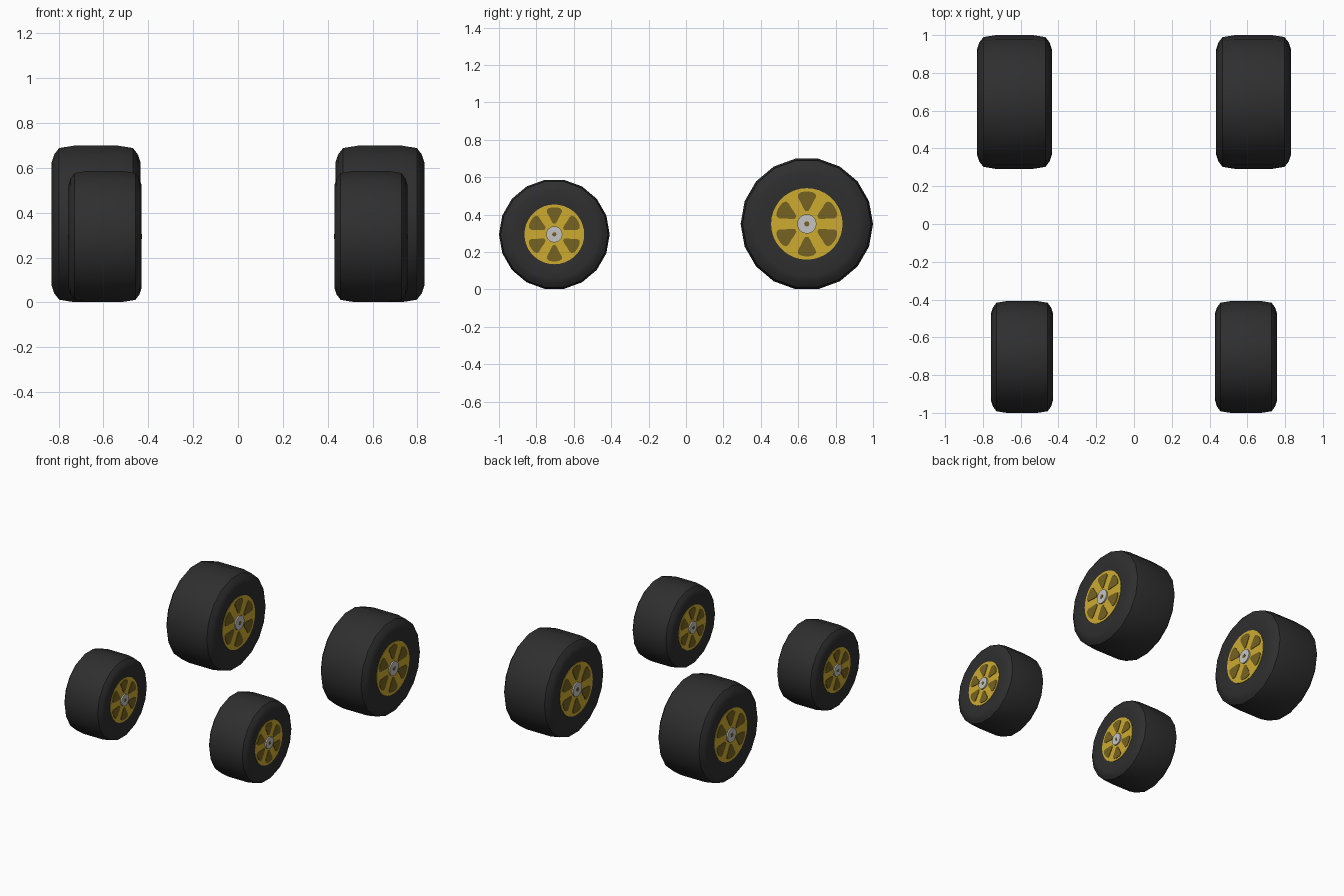
import bpy, bmesh
from math import sin, cos, pi, radians

cube = bpy.data.objects.get("Cube")
if cube:
    bpy.data.objects.remove(cube, do_unlink=True)


def material(name, color, rough=0.6):
    m = bpy.data.materials.new(name)
    m.use_nodes = True
    m.diffuse_color = (*color, 1)
    bsdf = m.node_tree.nodes["Principled BSDF"]
    bsdf.inputs["Base Color"].default_value = (*color, 1)
    bsdf.inputs["Roughness"].default_value = rough
    return m


RUBBER = material("black rubber", (0.028, 0.028, 0.028))
GOLD = material("gold", (0.61, 0.41, 0.03))
DARK_GOLD = material("dark gold", (0.18, 0.125, 0.016))
SILVER = material("silver", (0.55, 0.55, 0.55))


def finish(bm, name, mat, location):
    bmesh.ops.recalc_face_normals(bm, faces=bm.faces)
    mesh = bpy.data.meshes.new(name)
    bm.to_mesh(mesh)
    bm.free()
    mesh.materials.append(mat)
    obj = bpy.data.objects.new(name, mesh)
    obj.location = location
    bpy.context.collection.objects.link(obj)
    bpy.ops.object.select_all(action="DESELECT")
    obj.select_set(True)
    bpy.context.view_layer.objects.active = obj
    bpy.ops.object.shade_smooth_by_angle(angle=radians(40))
    return obj


def lathe(name, profile, sides, mat, location):
    """Revolve (x, radius) points round the axle; end rings are capped."""
    bm = bmesh.new()
    rings = [[bm.verts.new((x, r * cos(2 * pi * i / sides), r * sin(2 * pi * i / sides)))
              for i in range(sides)] for x, r in profile]
    for a, b in zip(rings, rings[1:]):
        for i in range(sides):
            j = (i + 1) % sides
            bm.faces.new((a[i], a[j], b[j], b[i]))
    bm.faces.new(rings[0])
    bm.faces.new(rings[-1])
    return finish(bm, name, mat, location)


# Half outline of one rim opening: distance from the axle, half width
PETAL = [(0.36, 0.04), (0.45, 0.10), (0.6, 0.17), (0.74, 0.25),
         (0.82, 0.25), (0.88, 0.18), (0.905, 0.07)]


def openings(name, x, side, rim, location):
    bm = bmesh.new()
    outline = [(r, w) for r, w in PETAL] + [(r, -w) for r, w in reversed(PETAL)]
    for k in range(6):
        a = pi / 2 + k * pi / 3
        verts = [bm.verts.new((x, rim * (r * cos(a) - w * sin(a)),
                               rim * (r * sin(a) + w * cos(a)))) for r, w in outline]
        face = bm.faces.new(verts)
        plate = bmesh.ops.extrude_face_region(bm, geom=[face])
        moved = [v for v in plate["geom"] if isinstance(v, bmesh.types.BMVert)]
        bmesh.ops.translate(bm, vec=(side * 0.003, 0, 0), verts=moved)
    return finish(bm, name, DARK_GOLD, location)


def wheel(name, x, y, z, radius, half):
    loc = (x, y, z)
    rim = radius * 0.54
    seat = half - 0.014
    # Tyre: crowned tread, bevelled shoulders, dished sidewalls
    right = [(seat, rim), (half, radius * 0.79), (half * 0.94, radius * 0.89),
             (half * 0.83, radius * 0.97), (half * 0.5, radius)]
    profile = right + [(-px, r) for px, r in reversed(right)]
    lathe(name + "_tyre", profile, 18, RUBBER, loc)
    # Rim face, openings and hub on both sides
    for side, label in ((1, "left"), (-1, "right")):
        tag = f"{name}_{label}"
        face = side * (seat + 0.003)
        lathe(tag + "_rim", [(side * (seat - 0.02), rim), (face, rim)], 36, GOLD, loc)
        openings(tag + "_rim_openings", face, side, rim, loc)
        lathe(tag + "_hub", [(side * (seat - 0.01), rim * 0.27),
                             (face + side * 0.01, rim * 0.27)], 20, SILVER, loc)
        lathe(tag + "_axle_hole", [(face + side * 0.008, rim * 0.075),
                                   (face + side * 0.012, rim * 0.075)], 8, DARK_GOLD, loc)


for s, label in ((1, "left"), (-1, "right")):
    wheel(f"front_{label}_wheel", s * 0.593, -0.704, 0.294, 0.296, 0.163)
    wheel(f"rear_{label}_wheel", s * 0.633, 0.646, 0.35, 0.354, 0.198)
